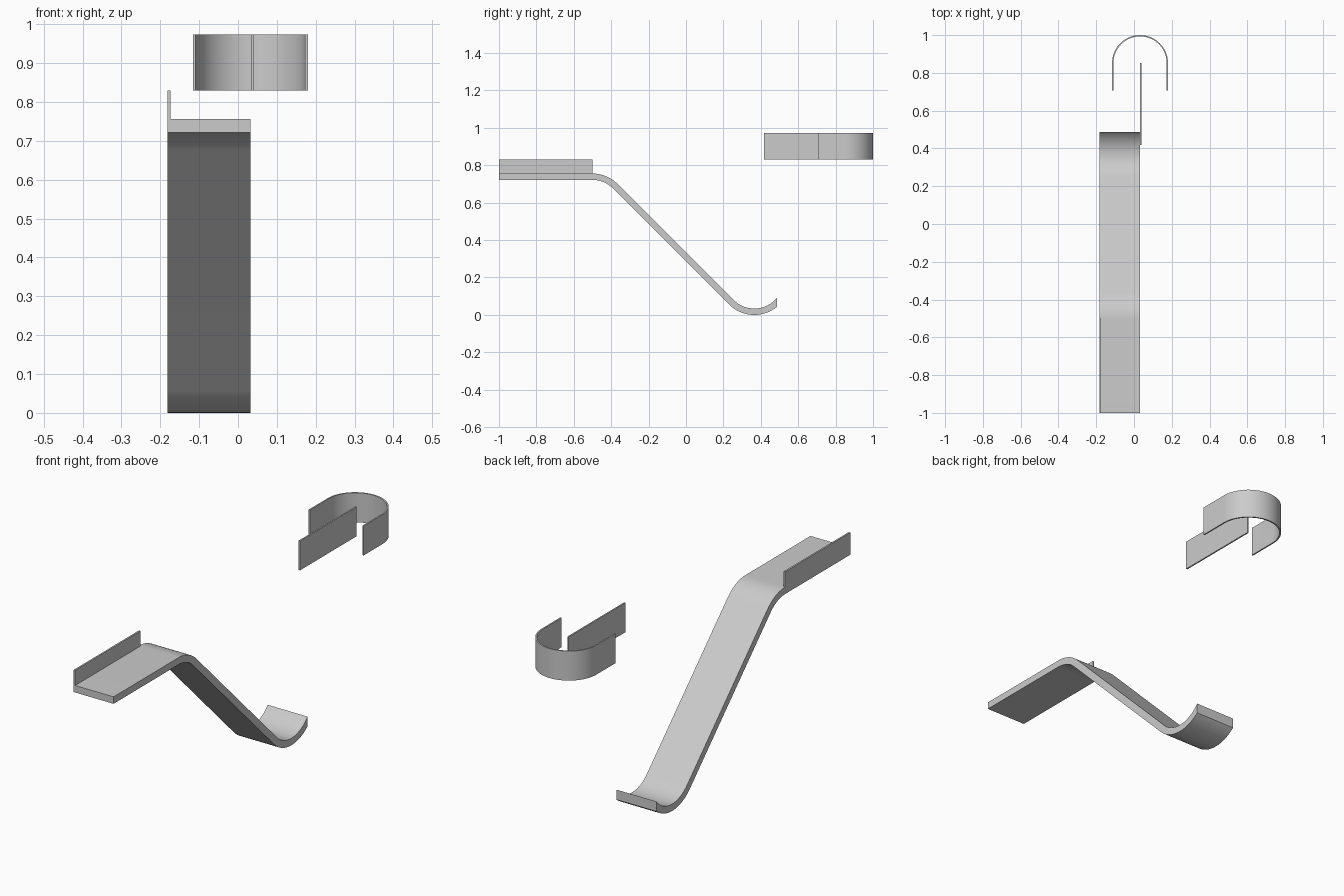
import bpy, bmesh
from math import sin, cos, asin, pi, radians
from mathutils import Vector

cube = bpy.data.objects.get("Cube")
if cube:
    bpy.data.objects.remove(cube, do_unlink=True)

grey = bpy.data.materials.new("light_grey")
grey.use_nodes = True
grey.diffuse_color = (0.6, 0.6, 0.6, 1)
grey.node_tree.nodes["Principled BSDF"].inputs["Base Color"].default_value = (0.6, 0.6, 0.6, 1)


def band(name, pairs, place, lo, hi):
    """Solid strip whose section is a run of (inner, outer) points, extruded from lo to hi."""
    bm = bmesh.new()
    rings = [[bm.verts.new(place(p, d)) for p, d in ((a, lo), (b, lo), (b, hi), (a, hi))]
             for a, b in pairs]
    for r, s in zip(rings, rings[1:]):
        for i in range(4):
            j = (i + 1) % 4
            bm.faces.new((r[i], r[j], s[j], s[i]))
    bm.faces.new(rings[0])
    bm.faces.new(rings[-1])
    bmesh.ops.recalc_face_normals(bm, faces=bm.faces)
    mesh = bpy.data.meshes.new(name)
    bm.to_mesh(mesh)
    bm.free()
    mesh.materials.append(grey)
    obj = bpy.data.objects.new(name, mesh)
    bpy.context.collection.objects.link(obj)
    bpy.ops.object.select_all(action='DESELECT')
    obj.select_set(True)
    bpy.context.view_layer.objects.active = obj
    bpy.ops.object.shade_smooth_by_angle(angle=radians(30))
    return obj


def arc(cx, cy, r, start, end, steps):
    return [Vector((cx + r * cos(a), cy + r * sin(a)))
            for a in (start + (end - start) * i / steps for i in range(steps + 1))]


side_profile = lambda p, d: (d, p.x, p.y)
plan_profile = lambda p, d: (p.x, p.y, d)

# Bent strip: flat top, shoulder, slope and upturned foot
BIG, SMALL = 0.191, 0.157
SHOULDER, FOOT, FOOT_END = -0.501, 0.365, 0.487
top = 0.756
flat = [(Vector((-1, top - BIG + SMALL)), Vector((-1, top)))]
shoulder = list(zip(arc(SHOULDER, top - BIG, SMALL, pi / 2, pi / 4, 12),
                    arc(SHOULDER, top - BIG, BIG, pi / 2, pi / 4, 12)))
foot_arcs = [arc(FOOT, BIG, r, -3 * pi / 4, asin((FOOT_END - FOOT) / r) - pi / 2, 24)
             for r in (BIG, SMALL)]
band("bent_strip", flat + shoulder + list(zip(*foot_arcs)), side_profile, -0.182, 0.032)


def plate(name, x0, x1, y0, y1, z0, z1):
    ends = [(Vector((x0, y)), Vector((x1, y))) for y in (y0, y1)]
    return band(name, ends, plan_profile, z0, z1)


# Upright rim on the flat top
plate("side_rim", -0.182, -0.174, -1, -0.5, top, 0.83)

# Floating U-shaped clip and its centre plate
CX, CY, R, T = 0.032, 0.852, 0.148, 0.007
curve = list(zip(arc(CX, CY, R - T, 0, pi, 40), arc(CX, CY, R, 0, pi, 40)))
drop = Vector((0, 0.707 - CY))
legs = [tuple(p + drop for p in curve[i]) for i in (0, -1)]
band("curved_clip", [legs[0]] + curve + [legs[1]], plan_profile, 0.83, 0.973)
plate("centre_plate", 0.033, 0.04, 0.418, 0.853, 0.83, 0.973)
